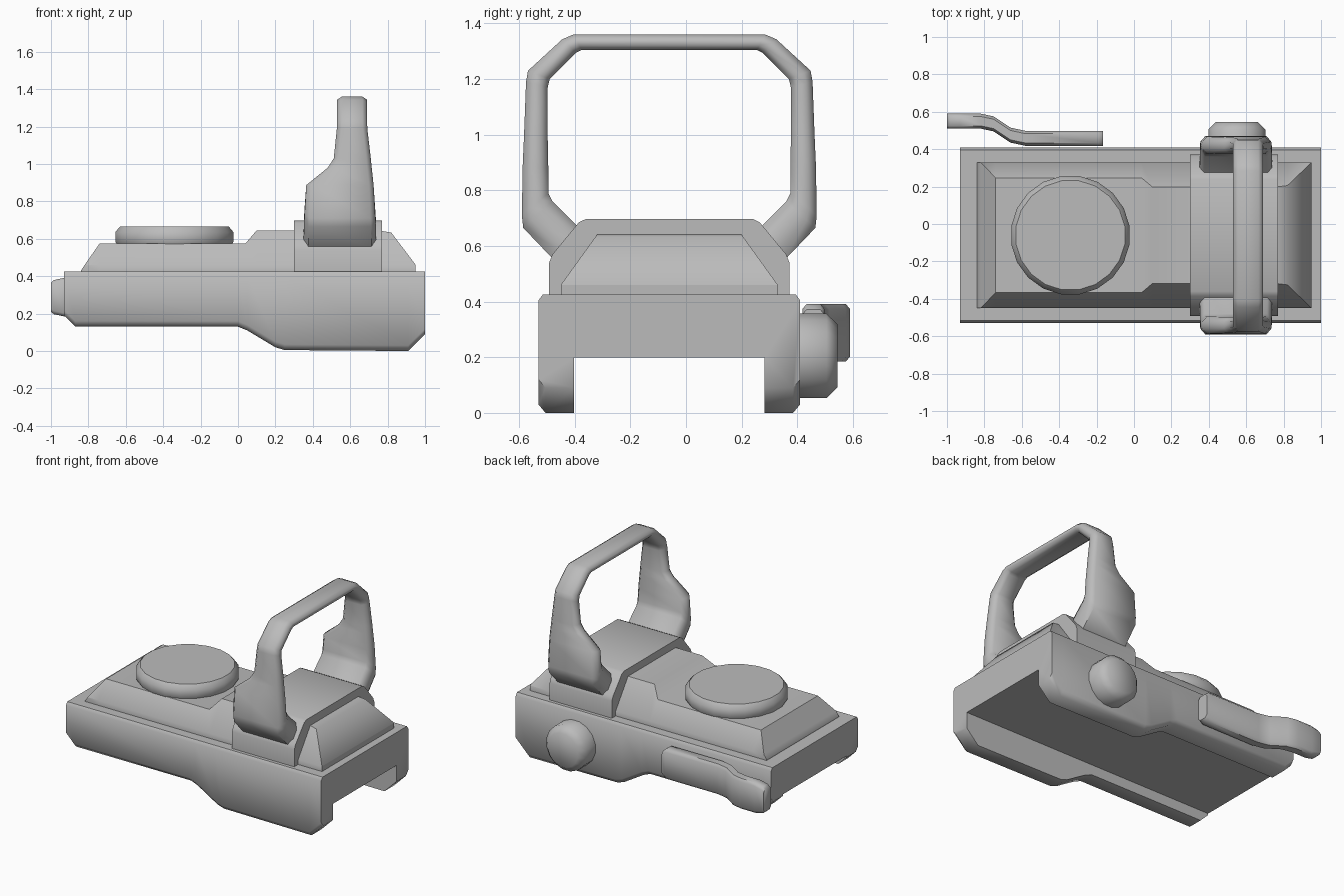
import bpy, bmesh, math
from mathutils import Matrix

cube = bpy.data.objects.get("Cube")
if cube:
    bpy.data.objects.remove(cube, do_unlink=True)

MID = -0.06  # centre line of the body across y

grey = bpy.data.materials.new("matte_grey")
grey.use_nodes = True
grey.diffuse_color = (0.5, 0.5, 0.5, 1)
grey.node_tree.nodes["Principled BSDF"].inputs["Base Color"].default_value = (0.5, 0.5, 0.5, 1)


def finish(name, bm, angle=50):
    bmesh.ops.recalc_face_normals(bm, faces=bm.faces)
    mesh = bpy.data.meshes.new(name)
    bm.to_mesh(mesh)
    bm.free()
    mesh.materials.append(grey)
    obj = bpy.data.objects.new(name, mesh)
    bpy.context.collection.objects.link(obj)
    bpy.ops.object.select_all(action="DESELECT")
    obj.select_set(True)
    bpy.context.view_layer.objects.active = obj
    bpy.ops.object.shade_smooth_by_angle(angle=math.radians(angle))
    return obj


def loft(name, sections, angle=50):
    """Skin a row of equal point loops and cap both ends."""
    bm = bmesh.new()
    rings = [[bm.verts.new(p) for p in s] for s in sections]
    n = len(rings[0])
    for a, b in zip(rings, rings[1:]):
        for i in range(n):
            j = (i + 1) % n
            bm.faces.new((a[i], a[j], b[j], b[i]))
    bm.faces.new(rings[0])
    bm.faces.new(rings[-1][::-1])
    return finish(name, bm, angle)


def mirrored(x, half):
    """Section at x from (half width, z) points, mirrored over the centre line."""
    return [(x, MID + d, z) for d, z in half] + [(x, MID - d, z) for d, z in reversed(half)]


def disc(name, profile, sides, matrix):
    """Stack of circles from (radius, height) points."""
    obj = loft(name, [[(r * math.cos(t), r * math.sin(t), h)
                       for t in (2 * math.pi * (i + 0.5) / sides for i in range(sides))]
                      for r, h in profile])
    obj.data.transform(matrix)
    return obj


# Mounting base: channel section with a stepped underside
def base_section(x, zb):
    return mirrored(x, [(0.342, 0.2), (0.342, zb), (0.445, zb), (0.47, zb + 0.03),
                        (0.47, 0.405), (0.455, 0.425)])


loft("mounting_base", [base_section(x, zb) for x, zb in (
    (-0.93, 0.19), (-0.87, 0.13), (0, 0.13), (0.05, 0.11),
    (0.2, 0.02), (0.25, 0.005), (0.91, 0), (1, 0.09))])


# Upper housing: sloped sides, stepped top
def housing_section(x, top):
    shoulder = min(top, 0.46)
    width = 0.39 - 0.72 * (top - shoulder)
    return mirrored(x, [(0.39, 0.42), (0.39, shoulder - 0.001), (width, top)])


loft("upper_housing", [housing_section(x, top) for x, top in (
    (-0.84, 0.43), (-0.82, 0.46), (-0.74, 0.575), (0.04, 0.575),
    (0.1, 0.645), (0.75, 0.645), (0.82, 0.633), (0.95, 0.46))])

# Raised block that carries the window frame
block = [(0.432, 0.42), (0.432, 0.54), (0.42, 0.57), (0.325, 0.685), (0.3, 0.697)]
loft("frame_block", [mirrored(x, block) for x in (0.3, 0.77)])


# Window frame: one swept hoop with broad feet
def frame_section(side, inner, outer, x0, x1):
    (di, zi), (do, zo) = inner, outer
    c = 0.025
    loop = [(x0 + c, 0), (x1 - c, 0), (x1, 0.3), (x1, 0.7),
            (x1 - c, 1), (x0 + c, 1), (x0, 0.7), (x0, 0.3)]
    return [(x, MID + side * (di + (do - di) * f), zi + (zo - zi) * f) for x, f in loop]


stations = [
    ((0.28, 0.62), (0.415, 0.55), 0.35, 0.74),
    ((0.42, 0.76), (0.525, 0.665), 0.354, 0.736),
    ((0.435, 0.79), (0.53, 0.71), 0.356, 0.733),
    ((0.435, 0.88), (0.527, 0.89), 0.365, 0.725),
    ((0.437, 0.98), (0.523, 0.98), 0.48, 0.715),
    ((0.437, 1.03), (0.521, 1.03), 0.512, 0.71),
    ((0.437, 1.17), (0.515, 1.19), 0.528, 0.692),
    ((0.43, 1.2), (0.508, 1.23), 0.53, 0.69),
    ((0.335, 1.295), (0.385, 1.343), 0.53, 0.69),
    ((0.315, 1.305), (0.345, 1.36), 0.53, 0.69),
]
hoop = [frame_section(-1, *s) for s in stations] + [frame_section(1, *s) for s in reversed(stations)]
loft("window_frame", hoop, 60)

# Round cap on the housing and round knob on the back side
disc("battery_cap", [(0.305, 0.56), (0.32, 0.585), (0.32, 0.635), (0.295, 0.665)], 20,
     Matrix.Translation((-0.34, MID, 0)))
disc("side_knob", [(0.155, 0), (0.155, 0.1), (0.115, 0.14)], 16,
     Matrix.Translation((0.55, 0.405, 0.205)) @ Matrix.Rotation(-math.pi / 2, 4, "X"))


# Clamp lever: flat bar with a bend
def lever_section(x, y, trim):
    loop = []
    for sy, sz in ((1, 1), (-1, 1), (-1, -1), (1, -1)):
        corner = [(sy * 0.04, sz * (0.085 - trim)), (sy * 0.025, sz * (0.103 - trim))]
        loop += corner if sy == sz else corner[::-1]
    return [(x, y + dy, 0.288 + dz) for dy, dz in loop]


loft("clamp_lever", [lever_section(*s) for s in (
    (-1, 0.55, 0.025), (-0.985, 0.55, 0.012), (-0.93, 0.55, 0), (-0.82, 0.55, 0),
    (-0.75, 0.535, 0), (-0.66, 0.475, 0), (-0.58, 0.458, 0),
    (-0.19, 0.458, 0), (-0.165, 0.458, 0.02))])
